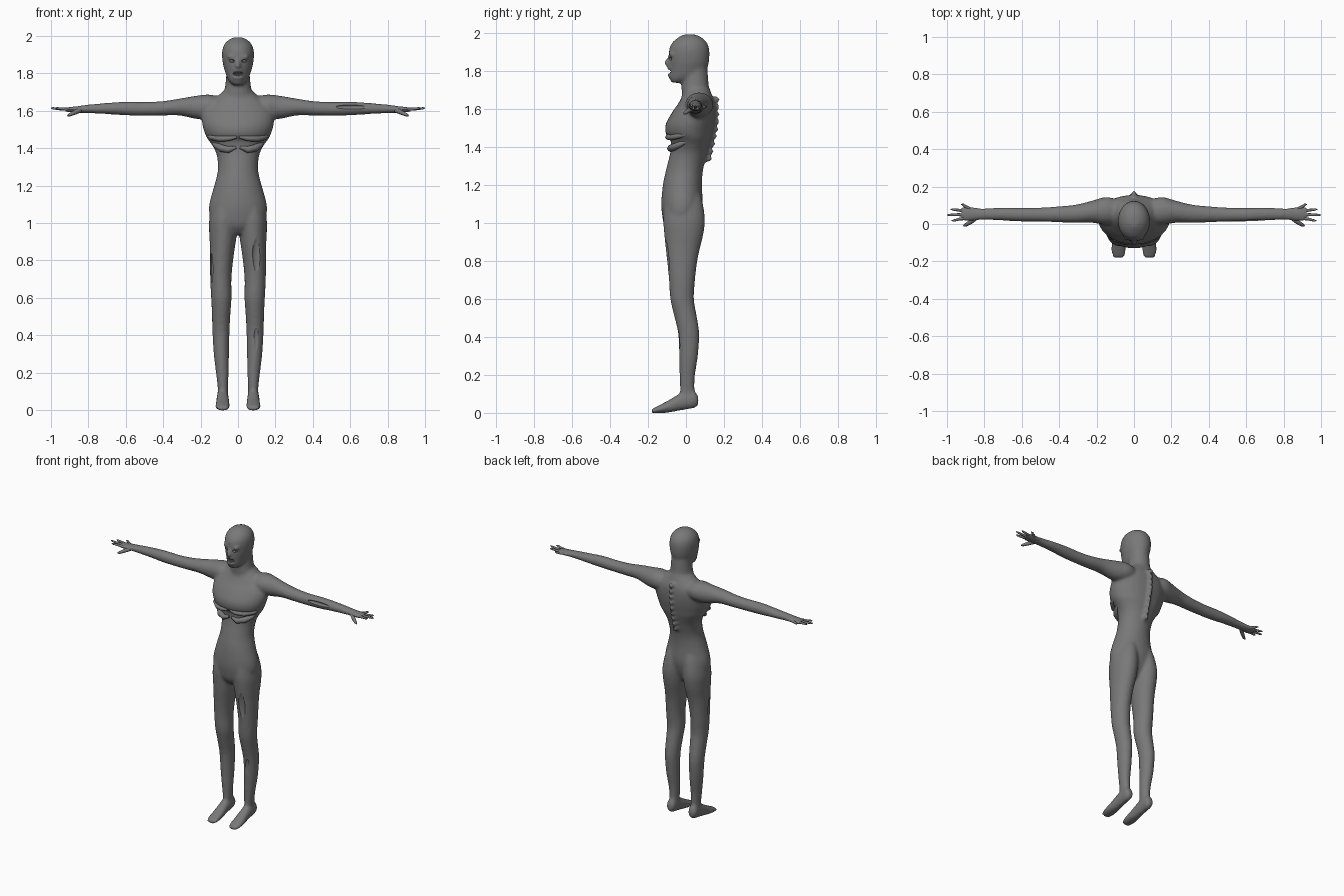
import bpy, bmesh, math
from mathutils import Vector, Matrix

if "Cube" in bpy.data.objects:
    bpy.data.objects.remove(bpy.data.objects["Cube"])

skin = bpy.data.materials.new("dark_grey_skin")
skin.diffuse_color = (.19, .19, .19, 1)
skin.use_nodes = True
skin.node_tree.nodes["Principled BSDF"].inputs["Base Color"].default_value = skin.diffuse_color


def refine(rows, steps=3):
    """Catmull-Rom subdivision of loft rows for smooth limbs."""
    out = []
    for i in range(len(rows) - 1):
        p0, p1, p2, p3 = rows[max(i - 1, 0)], rows[i], rows[i + 1], rows[min(i + 2, len(rows) - 1)]
        for k in range(steps):
            t = k / steps
            out.append(tuple(.5 * (2 * b + (c - a) * t + (2 * a - 5 * b + 4 * c - d) * t * t + (3 * b - a - 3 * c + d) * t ** 3)
                             for a, b, c, d in zip(p0, p1, p2, p3)))
    return out + [rows[-1]]


def loft(bm, axis, rows, side=1, n=20):
    """Closed elliptical loft; rows = (t, c1, r1, c2, r2) along the axis."""
    rings = []
    for t, c1, r1, c2, r2 in rows:
        ring = []
        for i in range(n):
            a = 2 * math.pi * i / n
            u, v = c1 + r1 * math.cos(a), c2 + r2 * math.sin(a)
            p = {'x': (t, u, v), 'y': (u, t, v), 'z': (u, v, t)}[axis]
            ring.append(bm.verts.new((p[0] * side, p[1], p[2])))
        rings.append(ring)
    skin_rings(bm, rings)


def skin_rings(bm, rings):
    n = len(rings[0])
    faces = [bm.faces.new(rings[0]), bm.faces.new(rings[-1])]
    for a, b in zip(rings, rings[1:]):
        for i in range(n):
            j = (i + 1) % n
            faces.append(bm.faces.new((a[i], a[j], b[j], b[i])))
    bmesh.ops.recalc_face_normals(bm, faces=faces)


def column(rows):
    """(z, y_front, y_back, half_width) -> loft rows centred on x = 0."""
    return [(z, 0, w, (a + b) / 2, (b - a) / 2) for z, a, b, w in rows]


def blob(bm, loc, radii, rot=0, seg=16):
    m = Matrix.Translation(loc) @ Matrix.Rotation(rot, 4, 'X') @ Matrix.Diagonal((*radii, 1))
    bmesh.ops.create_uvsphere(bm, u_segments=seg, v_segments=seg // 2 + 2, radius=1, matrix=m)


def tube(bm, pts, radii, side=1, n=8):
    """Tapered closed tube through points."""
    pts = [Vector((p[0] * side, p[1], p[2])) for p in pts]
    rings = []
    for i, p in enumerate(pts):
        d = (pts[min(i + 1, len(pts) - 1)] - pts[max(i - 1, 0)]).normalized()
        u = d.cross(Vector((0, 0, 1))).normalized()
        v = u.cross(d)
        rings.append([bm.verts.new(p + radii[i] * (u * math.cos(k * 2 * math.pi / n) + v * math.sin(k * 2 * math.pi / n)))
                      for k in range(n)])
    skin_rings(bm, rings)


def finish(bm, name, angle=50, smooth=True):
    me = bpy.data.meshes.new(name)
    bm.to_mesh(me)
    bm.free()
    me.materials.append(skin)
    ob = bpy.data.objects.new(name, me)
    bpy.context.collection.objects.link(ob)
    if smooth:
        shade(ob, angle)
    return ob


def shade(ob, angle):
    bpy.ops.object.select_all(action='DESELECT')
    ob.select_set(True)
    bpy.context.view_layer.objects.active = ob
    bpy.ops.object.shade_smooth_by_angle(angle=math.radians(angle))


# Body volumes: torso, neck, head
bm = bmesh.new()
loft(bm, 'z', refine(column([
    (.94, -.08, .03, .04), (.98, -.112, .055, .10), (1.03, -.124, .075, .148), (1.1, -.13, .088, .154),
    (1.2, -.122, .084, .127), (1.28, -.105, .09, .108), (1.36, -.085, .11, .113), (1.41, -.078, .125, .135),
    (1.445, -.085, .135, .16), (1.47, -.107, .14, .174), (1.52, -.107, .15, .19), (1.58, -.075, .155, .194),
    (1.63, -.04, .152, .17), (1.67, -.02, .138, .12), (1.7, -.01, .125, .085)])), n=28)
loft(bm, 'z', column([(1.62, -.02, .14, .10), (1.68, -.022, .135, .088), (1.72, -.025, .12, .07),
                      (1.78, -.02, .116, .064), (1.84, 0, .11, .06)]))
loft(bm, 'z', refine(column([
    (1.738, -.075, -.02, .025), (1.755, -.086, .04, .045), (1.78, -.088, .09, .06), (1.81, -.088, .11, .07),
    (1.84, -.09, .12, .079), (1.88, -.09, .124, .085), (1.92, -.088, .122, .085), (1.955, -.068, .107, .074),
    (1.98, -.035, .077, .049), (1.993, -.01, .045, .02)]), 2), n=24)

leg = refine([(z, x, r, (a + b) / 2, (b - a) / 2) for z, x, r, a, b in [
    (1.2, .05, .04, -.07, .06), (1.12, .065, .068, -.108, .086), (1.02, .077, .077, -.12, .1), (.94, .08, .074, -.115, .092),
    (.87, .083, .067, -.108, .075), (.8, .088, .062, -.1, .06), (.7, .092, .057, -.09, .048), (.6, .089, .055, -.083, .042),
    (.52, .09, .05, -.065, .055), (.42, .091, .046, -.042, .07), (.3, .089, .041, -.036, .063), (.2, .084, .034, -.034, .048),
    (.12, .081, .028, -.032, .045), (.06, .08, .028, -.03, .055)]])
foot = [(y, .082, r, (a + b) / 2, (b - a) / 2) for y, r, a, b in [
    (.065, .02, .04, .085), (.045, .03, .025, .12), (-.03, .033, .012, .105), (-.1, .038, 0, .062),
    (-.15, .04, -.002, .036), (-.18, .029, -.003, .021)]]
arm = refine([
    (.08, .07, .06, 1.62, .05), (.15, .07, .075, 1.622, .065), (.22, .066, .06, 1.618, .063), (.31, .055, .049, 1.62, .046),
    (.4, .052, .043, 1.613, .039), (.5, .05, .038, 1.61, .037), (.6, .05, .037, 1.612, .037), (.7, .053, .035, 1.612, .03),
    (.8, .053, .031, 1.61, .023), (.86, .053, .034, 1.607, .018)])
for s in (1, -1):
    loft(bm, 'z', leg, s)
    loft(bm, 'y', foot, s)
    loft(bm, 'x', arm, s)
    # brow
    blob(bm, (s * .032, -.073, 1.888), (.028, .018, .012))
# nose, lips
loft(bm, 'z', column([(1.885, -.09, -.06, .008), (1.85, -.114, -.06, .013), (1.835, -.114, -.06, .019), (1.826, -.095, -.06, .016)]))
blob(bm, (0, -.08, 1.815), (.03, .022, .009))
blob(bm, (0, -.078, 1.777), (.03, .022, .01))
# spine ridge knobs
for i in range(9):
    z = 1.65 - i * .039
    blob(bm, (0, .155 if z > 1.52 else .155 - (1.52 - z) * .22, z), (.016, .024, .017))
body = finish(bm, "body", smooth=False)

# Wound, eye socket and mouth cutters
bm = bmesh.new()
blob(bm, (.105, -.108, .83), (.03, .018, .10), .1)
blob(bm, (.10, -.045, .36), (.022, .013, .08))
blob(bm, (.61, .016, 1.62), (.09, .011, .012))
blob(bm, (-.142, -.05, .76), (.01, .03, .08))
blob(bm, (0, -.097, 1.797), (.036, .03, .011))
for s in (1, -1):
    blob(bm, (s * .034, -.083, 1.866), (.017, .015, .008))
cutter = finish(bm, "wound_cutter", smooth=False)
cutter.hide_render = True
cutter.hide_set(True)

# Fuse, relax and carve the body
m = body.modifiers.new("fuse", 'REMESH')
m.mode, m.voxel_size = 'VOXEL', .0085
m = body.modifiers.new("relax", 'SMOOTH')
m.factor, m.iterations = .5, 8
m = body.modifiers.new("carve", 'BOOLEAN')
m.operation, m.object, m.solver = 'DIFFERENCE', cutter, 'EXACT'
bpy.ops.object.select_all(action='DESELECT')
body.select_set(True)
bpy.context.view_layer.objects.active = body
bpy.ops.object.convert(target='MESH')
body.data.materials.clear()
body.data.materials.append(skin)
shade(body, 40)

# Hands: palm, four fingers, thumb
fingers = [(.078, .105, .925), (.062, .078, .98), (.046, .048, 1.0), (.031, .018, .975)]
for s, name in ((1, "left_hand"), (-1, "right_hand")):
    bm = bmesh.new()
    loft(bm, 'x', [(.82, .053, .029, 1.609, .019), (.86, .053, .034, 1.607, .017), (.9, .054, .036, 1.606, .014),
                   (.922, .055, .031, 1.606, .009)], s, 14)
    for y0, y1, tip in fingers:
        mid = ((.88 + tip) / 2, (y0 + y1) / 2 + .003, 1.609)
        tube(bm, [(.87, y0, 1.606), mid, (tip - .01, y1, 1.613), (tip, y1, 1.615)], [.009, .008, .006, .002], s)
    tube(bm, [(.845, .035, 1.603), (.875, .01, 1.59), (.9, -.005, 1.578), (.912, -.01, 1.573)], [.014, .012, .009, .003], s)
    finish(bm, name)

# Exposed ribs
bm = bmesh.new()
for s in (1, -1):
    tube(bm, [(.165, .02, 1.47), (.145, -.04, 1.458), (.1, -.078, 1.45), (.05, -.096, 1.452), (.008, -.098, 1.46)],
         [.008, .014, .016, .014, .008], s)
    tube(bm, [(.135, .015, 1.435), (.12, -.03, 1.415), (.09, -.063, 1.4), (.05, -.082, 1.392), (.01, -.082, 1.405)],
         [.008, .015, .02, .018, .008], s)
finish(bm, "ribs")

# Eyeballs
bm = bmesh.new()
for s in (1, -1):
    blob(bm, (s * .034, -.066, 1.866), (.012, .012, .01))
finish(bm, "eyeballs")

# Teeth
bm = bmesh.new()
for row in (1.805, 1.789):
    for i in range(-3, 4):
        x = i * .008
        bmesh.ops.create_cube(bm, size=1, matrix=Matrix.Translation((x, -.079 + 8 * x * x, row)) @ Matrix.Diagonal((.007, .008, .01, 1)))
finish(bm, "teeth", 30)
